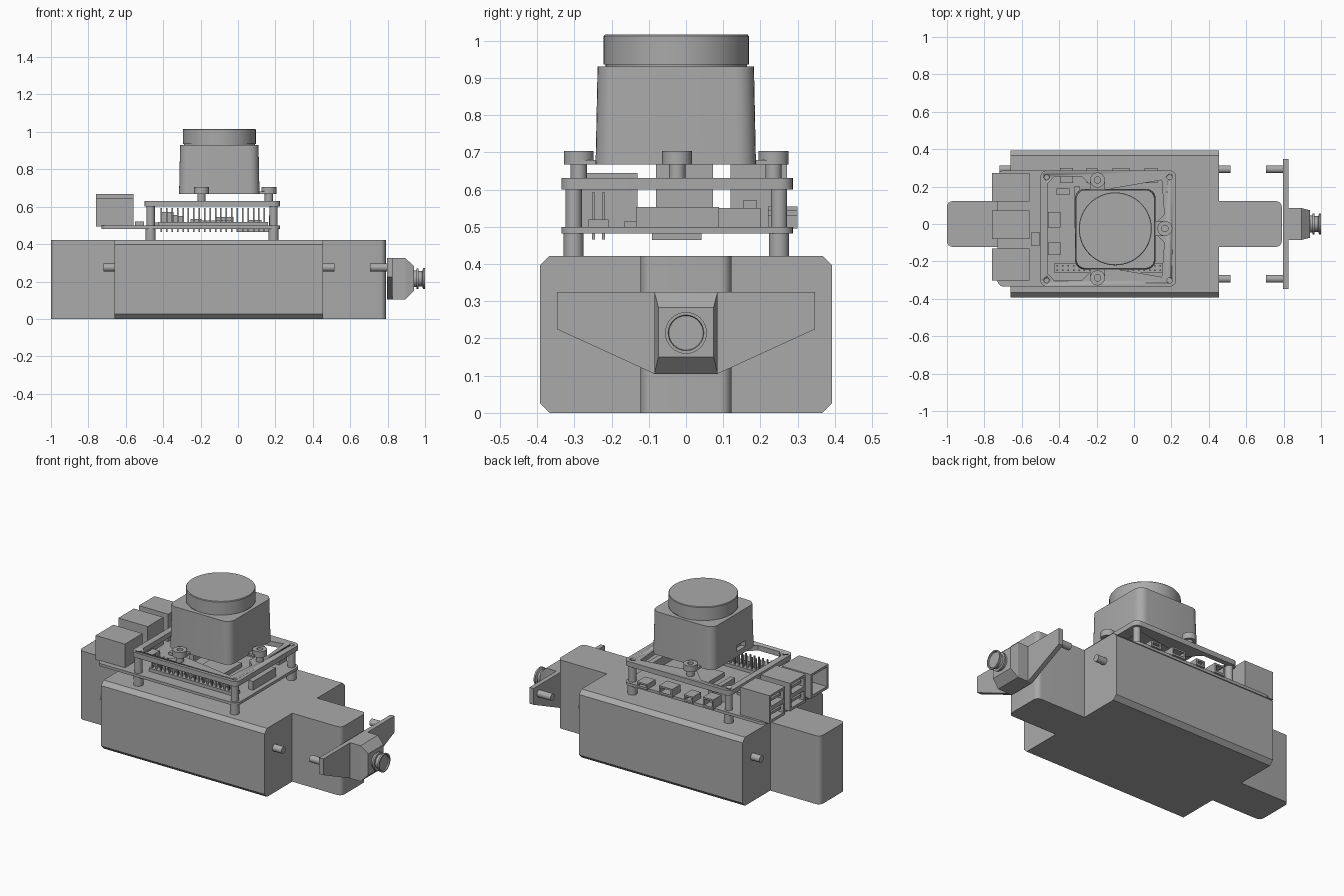
import bpy, bmesh, math
from mathutils import Matrix, Vector

cube = bpy.data.objects.get("Cube")
if cube:
    bpy.data.objects.remove(cube, do_unlink=True)

grey = bpy.data.materials.new("plain_grey")
grey.use_nodes = True
colour = (0.4, 0.4, 0.4, 1)
grey.diffuse_color = colour
grey.node_tree.nodes["Principled BSDF"].inputs["Base Color"].default_value = colour


def finish(name, bm, smooth=False):
    bmesh.ops.recalc_face_normals(bm, faces=bm.faces)
    me = bpy.data.meshes.new(name)
    bm.to_mesh(me)
    bm.free()
    me.materials.append(grey)
    ob = bpy.data.objects.new(name, me)
    bpy.context.collection.objects.link(ob)
    if smooth:
        bpy.ops.object.select_all(action='DESELECT')
        ob.select_set(True)
        bpy.context.view_layer.objects.active = ob
        bpy.ops.object.shade_smooth_by_angle(angle=math.radians(35))
    return ob


def prism(name, pts, lo, hi, axis='z', radius=0, top_scale=1, smooth=False):
    """Extrude an outline along z (xy points) or x (yz points)."""
    bm = bmesh.new()
    put = (lambda p, t: (p[0], p[1], t)) if axis == 'z' else (lambda p, t: (t, p[0], p[1]))
    c = [sum(p[i] for p in pts) / len(pts) for i in (0, 1)]
    a = [bm.verts.new(put(p, lo)) for p in pts]
    b = [bm.verts.new(put([c[i] + (p[i] - c[i]) * top_scale for i in (0, 1)], hi)) for p in pts]
    bm.faces.new(a)
    bm.faces.new(b)
    sides = [bm.edges.new((u, v)) for u, v in zip(a, b)]
    for i in range(len(pts)):
        j = (i + 1) % len(pts)
        bm.faces.new((a[i], a[j], b[j], b[i]))
    if radius:
        bmesh.ops.bevel(bm, geom=sides, offset=radius, segments=6, profile=0.5, affect='EDGES')
    return finish(name, bm, smooth or radius > 0)


def rect(x0, x1, y0, y1):
    return [(x0, y0), (x1, y0), (x1, y1), (x0, y1)]


def box(name, x, y, z, radius=0, top_scale=1):
    return prism(name, rect(*x, *y), *z, radius=radius, top_scale=top_scale)


def lathe(name, profile, at, axis='z', n=32, closed=False):
    """Spin (radius, height) points round an axis through a point."""
    bm = bmesh.new()
    rings = []
    for r, h in profile:
        ring = []
        for k in range(n):
            t = 2 * math.pi * k / n
            v = Vector((r * math.cos(t), r * math.sin(t), h))
            if axis == 'x':
                v = Vector((v.z, v.x, v.y))
            ring.append(bm.verts.new(v + Vector(at)))
        rings.append(ring)
    pairs = list(zip(rings, rings[1:]))
    if closed:
        pairs.append((rings[-1], rings[0]))
    else:
        bm.faces.new(rings[0])
        bm.faces.new(rings[-1])
    for a, b in pairs:
        for i in range(n):
            j = (i + 1) % n
            bm.faces.new((a[i], a[j], b[j], b[i]))
    return finish(name, bm, True)


def cut(ob, cutters):
    """Subtract the cutters, bake the result and remove them."""
    for c in cutters:
        m = ob.modifiers.new("cut", 'BOOLEAN')
        m.operation = 'DIFFERENCE'
        m.solver = 'EXACT'
        m.object = c
    dg = bpy.context.evaluated_depsgraph_get()
    dg.update()
    me = bpy.data.meshes.new_from_object(ob.evaluated_get(dg))
    ob.modifiers.clear()
    ob.data = me
    for c in cutters:
        bpy.data.objects.remove(c, do_unlink=True)


# Chassis: chamfered wide block and a narrow rounded spine
w, h, ch = 0.392, 0.422, 0.025
prism("chassis_block", [(-w + ch, 0), (w - ch, 0), (w, ch), (w, h - ch), (w - ch, h),
                        (-w + ch, h), (-w, h - ch), (-w, ch)], -0.66, 0.455, 'x')
box("chassis_spine", (-1, 0.79), (-0.122, 0.122), (0, h), 0.03)

# Horizontal pins on the chassis ends and behind the bracket
for s in (-1, 1):
    for x0, x1 in ((-0.72, -0.65), (0.45, 0.515), (0.705, 0.8)):
        lathe("side_pin", [(0.021, x0), (0.021, x1)], (0, s * 0.293, 0.275), 'x', 24)

# Camera bracket, housing and lens
prism("camera_bracket", [(-0.347, 0.325), (-0.347, 0.225), (-0.085, 0.105), (0.085, 0.105),
                         (0.347, 0.225), (0.347, 0.325)], 0.797, 0.825, 'x')
prism("camera_housing", rect(-0.085, 0.085, 0.105, 0.325), 0.82, 0.895, 'x')
bm = bmesh.new()
rear = [bm.verts.new((0.895, y, z)) for y, z in rect(-0.085, 0.085, 0.105, 0.325)]
nose = [bm.verts.new((0.94, y, z)) for y, z in rect(-0.074, 0.074, 0.15, 0.283)]
bm.faces.new(rear)
bm.faces.new(nose)
for i in range(4):
    j = (i + 1) % 4
    bm.faces.new((rear[i], rear[j], nose[j], nose[i]))
finish("camera_nose", bm)
lathe("camera_lens", [(0.045, 0.935), (0.045, 0.955), (0.055, 0.955), (0.055, 0.965), (0.042, 0.965),
                      (0.042, 0.985), (0.056, 0.99), (0.056, 1.0), (0.048, 1.0), (0.046, 0.992)],
      (0, 0, 0.215), 'x')

# Circuit board on four standoffs
box("circuit_board", (-0.73, 0.225), (-0.335, 0.287), (0.482, 0.499), 0.035)
corners = [(x, y) for x in (-0.467, 0.19) for y in (-0.302, 0.25)]
for x, y in corners:
    lathe("lower_standoff", [(0.027, 0.415), (0.027, 0.482)], (x, y, 0), n=24)
    lathe("upper_standoff", [(0.022, 0.499), (0.022, 0.602)], (x, y, 0), n=24)

# Pin header along the front edge
box("header_strip", (-0.425, 0.16), (-0.262, -0.208), (0.499, 0.519))
for i in range(20):
    for y in (-0.248, -0.222):
        x = -0.41 + i * 0.029
        box("header_pin", (x - 0.004, x + 0.004), (y - 0.004, y + 0.004), (0.466, 0.592))

# Socket blocks at the rear end, with openings
for name, y0, y1, top, rows in (("double_socket", 0.12, 0.272, 0.668, 2),
                                ("double_socket", -0.08, 0.072, 0.668, 2),
                                ("network_socket", -0.302, -0.13, 0.645, 1)):
    block = box(name, (-0.76, -0.56), (y0, y1), (0.495, top))
    step = (top - 0.499) / rows
    cut(block, [box("cutter", (-0.8, -0.64), (y0 + 0.015, y1 - 0.015),
                    (0.512 + k * step, 0.485 + (k + 1) * step)) for k in range(rows)])
    if rows == 2:
        for k in range(2):
            z = 0.545 + k * step
            box("socket_tongue", (-0.75, -0.63), (y0 + 0.03, y1 - 0.03), (z - 0.008, z + 0.008))

# Small connectors on the back edge
for x, half, top in ((-0.36, 0.035, 0.555), (-0.225, 0.03, 0.535), (-0.07, 0.045, 0.545), (0.09, 0.035, 0.53)):
    port = box("edge_connector", (x - half, x + half), (0.22, 0.299), (0.495, top))
    cut(port, [box("cutter", (x - half + 0.01, x + half - 0.01), (0.25, 0.35), (0.507, top - 0.01))])

# Chips and flat connectors on the board
for name, x, y, z in (("processor", (-0.2, -0.03), (-0.09, 0.08), (0.499, 0.525)),
                      ("memory_chip", (-0.46, -0.392), (-0.02, 0.065), (0.499, 0.515)),
                      ("power_chip", (-0.46, -0.392), (-0.165, -0.1), (0.499, 0.515)),
                      ("hub_chip", (-0.55, -0.502), (-0.115, -0.045), (0.499, 0.522)),
                      ("ribbon_connector", (0.165, 0.197), (-0.135, 0.088), (0.499, 0.553)),
                      ("camera_connector", (-0.32, -0.29), (-0.02, 0.2), (0.499, 0.55)),
                      ("corner_chip", (-0.415, -0.345), (0.155, 0.19), (0.499, 0.572)),
                      ("card_slot", (0.0, 0.19), (-0.092, 0.042), (0.465, 0.483))):
    box(name, x, y, z)

# Upper frame with one shaped opening
frame = box("upper_frame", (-0.5, 0.225), (-0.335, 0.287), (0.6, 0.631), 0.035)
upper = [(-0.28, 0.255), (-0.2, 0.175), (0.148, 0.235), (0.162, 0.05), (0.115, 0.005)]
outline = [(-0.462, 0.215), (-0.425, 0.255)] + upper
mid = -0.024
outline += [(x, 2 * mid - y) for x, y in reversed(outline)]
cutters = [prism("cutter", outline, 0.55, 0.7)]
cutters += [lathe("cutter", [(0.014, 0.615), (0.014, 0.7)], (x, y, 0), n=20) for x, y in corners]
cut(frame, cutters)

# Scanner mounting posts and hollow bosses
for x, y in ((-0.195, 0.235), (-0.195, -0.288), (0.165, -0.024)):
    lathe("scanner_post", [(0.022, 0.625), (0.022, 0.68)], (x, y, 0), n=24)
    lathe("scanner_boss", [(0.04, 0.667), (0.04, 0.704), (0.017, 0.704), (0.017, 0.667)],
          (x, y, 0), closed=True)
    hx, hy = (0.04, 0.06) if x < 0 else (0.06, 0.04)
    cx, cy = (x, y + (-0.06 if y > 0 else 0.06)) if x < 0 else (x - 0.07, y)
    box("scanner_lug", (cx - hx, cx + hx), (cy - hy, cy + hy), (0.667, 0.68))

# Scanner body with a rear port, and its round turret
body = box("scanner_body", (-0.315, 0.115), (-0.243, 0.188), (0.667, 0.93), 0.05, 0.975)
cut(body, [box("cutter", (-0.35, -0.285), (-0.13, -0.05), (0.7, 0.735))])
lathe("scanner_turret", [(0.19, 0.92), (0.19, 0.936), (0.195, 0.936), (0.195, 1.012), (0.192, 1.016)],
      (-0.1, -0.026, 0), n=64)
